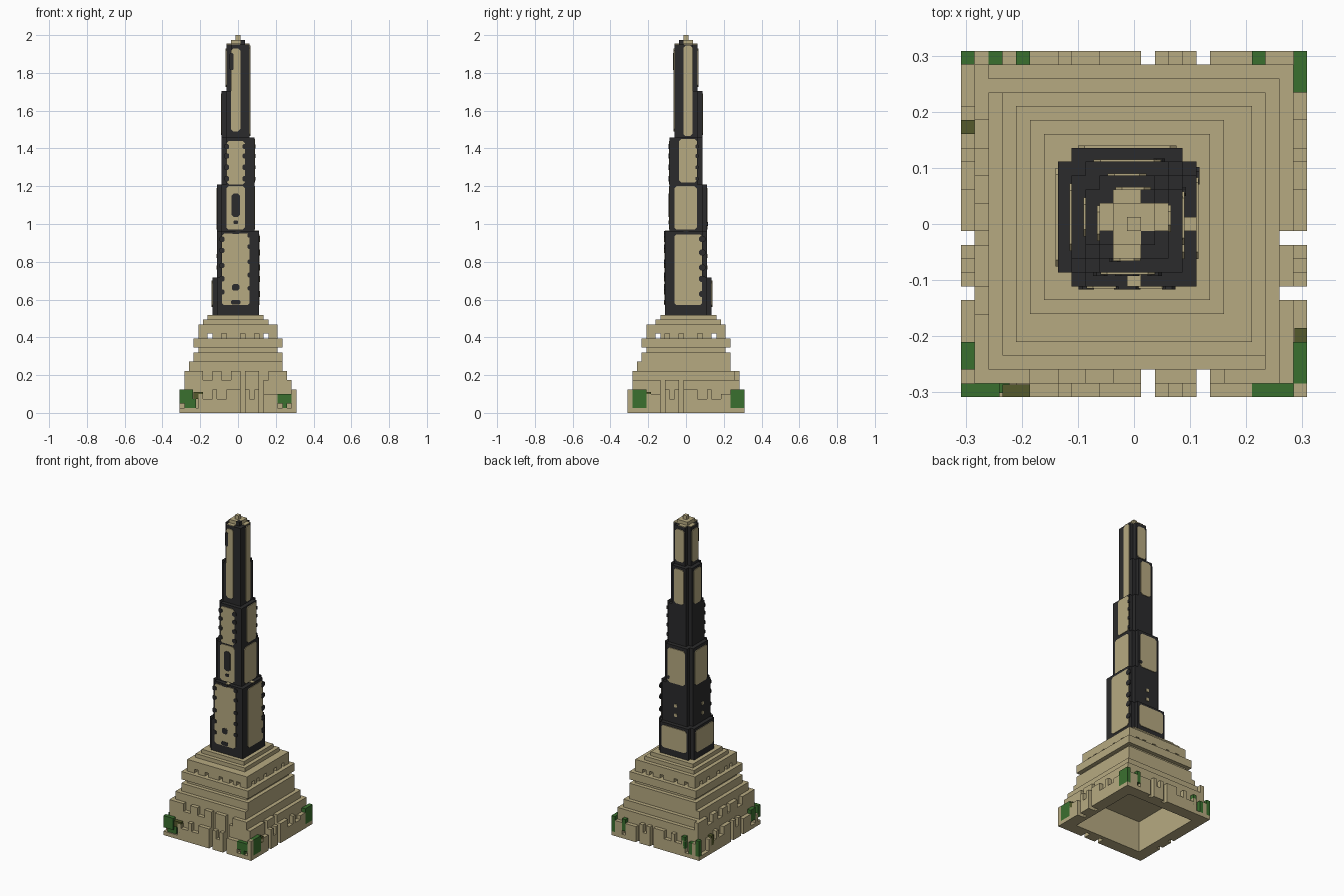
import bpy
import bmesh
from mathutils import Vector

cube = bpy.data.objects.get("Cube")
if cube:
    bpy.data.objects.remove(cube, do_unlink=True)

V = 2 / 81      # block size
N = 25          # blocks across the base


def material(name, rgb):
    m = bpy.data.materials.new(name)
    m.use_nodes = True
    m.diffuse_color = (*rgb, 1)
    bsdf = m.node_tree.nodes["Principled BSDF"]
    bsdf.inputs["Base Color"].default_value = (*rgb, 1)
    bsdf.inputs["Roughness"].default_value = 0.9
    return m


STONE = material("sandstone", (0.47, 0.40, 0.22))
DARK = material("charcoal", (0.024, 0.024, 0.025))
LEAF = material("leaf_green", (0.042, 0.16, 0.028))
MOSS = material("moss_olive", (0.09, 0.10, 0.025))


def finish(name, bm, mat):
    mesh = bpy.data.meshes.new(name)
    bmesh.ops.recalc_face_normals(bm, faces=bm.faces)
    bm.to_mesh(mesh)
    bm.free()
    mesh.materials.append(mat)
    obj = bpy.data.objects.new(name, mesh)
    bpy.context.collection.objects.link(obj)
    return obj


def blocks(name, boxes, mat):
    """Boxes given in block units as x0, x1, y0, y1, z0, z1."""
    bm = bmesh.new()
    for x0, x1, y0, y1, z0, z1 in boxes:
        made = bmesh.ops.create_cube(bm, size=1)["verts"]
        size = Vector((x1 - x0, y1 - y0, z1 - z0)) * V
        mid = Vector(((x0 + x1 - N) / 2, (y0 + y1 - N) / 2, (z0 + z1) / 2)) * V
        for v in made:
            v.co = Vector([a * b for a, b in zip(v.co, size)]) + mid
    return finish(name, bm, mat)


def on_side(side, a, b, d0, d1, z0, z1):
    """A box running a..b along one side, d0..d1 deep from the outer edge."""
    return {"front": (a, b, d0, d1, z0, z1),
            "back": (a, b, N - d1, N - d0, z0, z1),
            "right": (N - d1, N - d0, N - b, N - a, z0, z1),
            "left": (d0, d1, N - b, N - a, z0, z1)}[side]


SIDES = ("front", "back", "right", "left")

# Outer wall with slots and uneven tops
outer = [(0, 4, 1), (4, 5, 4), (5, 7, 3), (7, 8, 5), (8, 10, 3), (10, 13, 5),
         (14, 15, 5), (15, 16, 3), (16, 17, 5), (18, 21, 4), (21, 25, 1)]
blocks("outer_wall", [on_side(s, a, b, 0, 1, 0, h) for s in SIDES for a, b, h in outer], STONE)

# Second wall: open slots at front and right, solid and higher at back and left
inner = []
for s in SIDES:
    slotted = s in ("front", "right")
    runs = ((1, 13), (14, 17), (18, 24)) if slotted else ((1, 24),)
    inner += [on_side(s, a, b, 1, 2, 0, 7) for a, b in runs]
    if s in ("front", "left"):
        inner += [on_side(s, a, b, 1, 2, 7, 9) for a, b in ((1, 5), (7, 9), (11, 13), (14, 17), (19, 23))]
blocks("inner_wall", inner, STONE)

# Retaining wall round the hollow underside
blocks("retaining_wall", [on_side(s, 2, 23, 2, 3, 0, 9) for s in SIDES], STONE)

# Stepped terraces above the hollow
tiers = [(2, 23, 2, 23, 8, 9), (2, 22, 2, 22, 9, 11), (3, 22, 3, 22, 11, 13),
         (4, 21, 4, 21, 13, 14), (3, 22, 3, 22, 14, 16), (8, 17, 8, 17, 16, 17),
         (4, 21, 4, 21, 17, 19), (5, 19, 6, 20, 19, 20), (6, 18, 7, 19, 20, 21)]
blocks("terraces", tiers, STONE)

# Pierced gallery under the top terrace
gallery = ((4, 6), (7, 9), (10, 13), (14, 16), (17, 18), (19, 21))
blocks("gallery_piers", [on_side(s, a, b, 4, 6, 16, 17) for s in SIDES for a, b in gallery], STONE)

# Tower stages, stepping in on two sides in turn
stages = []
x0, x1, y0, y1 = 7, 17, 8, 18
for k, z in enumerate((21, 29, 39, 49, 59, 69)):
    top = 29 if k == 0 else z + 10
    stages.append((x0, x1, y0, y1, z, top))
    if k % 2 == 0:
        x0, y1 = x0 + 1, y1 - 1
    else:
        x1, y0 = x1 - 1, y0 + 1
shaft = []
for x0, x1, y0, y1, z0, z1 in stages:
    shaft += [(x0 + 1, x1 - 1, y0, y1, z0, z1), (x0, x1, y0 + 1, y1 - 1, z0, z1),
              (x1 - 1, x1, y0, y0 + 1, z0, z1)]
blocks("tower_shaft", shaft, DARK)

# Cap and finial
blocks("tower_cap", [(11, 14, 12, 14, 79, 80), (11, 13, 11, 12, 79, 80)], STONE)
blocks("cap_corner", [(13, 14, 11, 12, 79, 80)], DARK)
blocks("finial", [(12, 13, 12, 13, 80, 81)], STONE)
blocks("roof_inlay", [(10, 15, 12, 14, 79, 79.15), (11, 13, 10, 15, 79, 79.15)], STONE)
blocks("ledge_inlay", [(12, 13, 8, 9, 39, 39.15), (16, 17, 12, 13, 39, 39.15)], STONE)


def plate(bm, side, u0, u1, z0, z1, lift, cut):
    """Thin plate with cut corners lying on one face of the tower."""
    mid = (z0 + z1) / 2 / V
    stage = next(s for s in stages if s[4] <= mid <= s[5])
    axis = 1 if side in ("front", "back") else 0
    index = {"left": 0, "right": 1, "front": 2, "back": 3}[side]
    sign = 1 if side in ("right", "back") else -1
    plane = (stage[index] - N / 2) * V
    ring = [(u0 + cut, z0), (u1 - cut, z0), (u1, z0 + cut), (u1, z1 - cut),
            (u1 - cut, z1), (u0 + cut, z1), (u0, z1 - cut), (u0, z0 + cut)]
    verts = []
    for u, z in ring:
        p = plane - sign * 0.001
        verts.append(bm.verts.new((u, p, z) if axis else (p, u, z)))
    face = bm.faces.new(verts)
    ext = bmesh.ops.extrude_face_region(bm, geom=[face])["geom"]
    for v in ext:
        if isinstance(v, bmesh.types.BMVert):
            v.co[axis] += sign * (lift + 0.001)


# Pale panels: u range, z range
panels = {
    "front": [(-0.085, 0.062, 0.57, 0.95), (-0.062, 0.037, 0.97, 1.2),
              (-0.06, 0.037, 1.21, 1.44), (-0.037, 0.012, 1.49, 1.93)],
    "right": [(-0.062, 0.086, 0.57, 0.945), (-0.062, 0.058, 0.97, 1.2),
              (-0.037, 0.058, 1.22, 1.45), (-0.014, 0.034, 1.465, 1.945)],
    "back": [(-0.1, 0.076, 0.56, 0.70), (-0.072, 0.048, 0.97, 1.19),
             (-0.047, 0.022, 1.47, 1.69), (-0.033, 0.03, 1.725, 1.93)],
}
panels["left"] = [(-b, -a, c, d) for a, b, c, d in panels["back"]]
for side, rows in panels.items():
    bm = bmesh.new()
    for row in rows:
        plate(bm, side, *row, 0.004, 0.012)
    if side in ("back", "left"):
        for z in (0.76, 0.82):
            plate(bm, side, -0.016, 0.004, z, z + 0.02, 0.004, 0.004)
    finish(side + "_panels", bm, STONE)

# Dark worn spots on the panels: centre u, centre z, half width, half height
spots = {
    "front": [(-0.012, 0.665, 0.02, 0.018), (-0.012, 0.585, 0.024, 0.012),
              (-0.012, 1.10, 0.022, 0.062), (-0.012, 1.01, 0.013, 0.009),
              (-0.012, 0.955, 0.02, 0.008), (-0.034, 1.86, 0.01, 0.045)],
    "right": [(0.086, z, 0.016, 0.016) for z in (0.63, 0.71, 0.77, 0.85, 0.92)],
    "back": [(0.045, 1.0, 0.01, 0.01)],
}
for z in (0.64, 0.71, 0.78, 0.86, 0.92):
    spots["front"] += [(-0.085, z, 0.014, 0.014), (0.062, z + 0.02, 0.012, 0.012)]
for z in (1.24, 1.30, 1.36, 1.41):
    spots["front"] += [(-0.06, z, 0.013, 0.014), (0.037, z, 0.013, 0.014)]
    spots["right"].append((0.058, z, 0.008, 0.01))
for side, rows in spots.items():
    bm = bmesh.new()
    for u, z, w, h in rows:
        plate(bm, side, u - w, u + w, z - h, z + h, 0.006, min(w, h) * 0.5)
    finish(side + "_worn_spots", bm, DARK)

# Shrubs clinging to the outer corners
shrubs = [(0, 2.8, 0, 1, 2, 5), (0, 1, 2, 4, 2, 5), (1, 3.5, 0.3, 1, 1, 3), (4, 4.6, 0, 0.9, 0.2, 2),
          (21, 24, 0, 1, 2, 4), (24, 25, 1, 4, 1, 5), (22, 23, 0, 1, 1, 3),
          (24, 25, 22, 25, 1, 5), (23, 25, 20, 21, 1, 4), (21, 22, 24, 25, 2, 5),
          (0, 1, 24, 25, 1, 5), (2, 3, 24, 25, 1, 4), (4, 5, 24, 25, 2, 5)]
blocks("shrubs", shrubs, LEAF)
blocks("dry_shrubs", [(3, 5, 0, 0.9, 3, 4.5), (24.1, 25, 4, 5, 3, 4.5), (0, 1, 19, 20, 2, 4.5)], MOSS)
blocks("corner_posts", [(24, 25, 0, 1, 1, 5), (0, 1, 1, 2, 1, 3), (24, 25, 21, 22, 1, 4),
                        (22, 24, 24, 25, 1, 4), (1, 2, 24, 25, 1, 4)], STONE)
